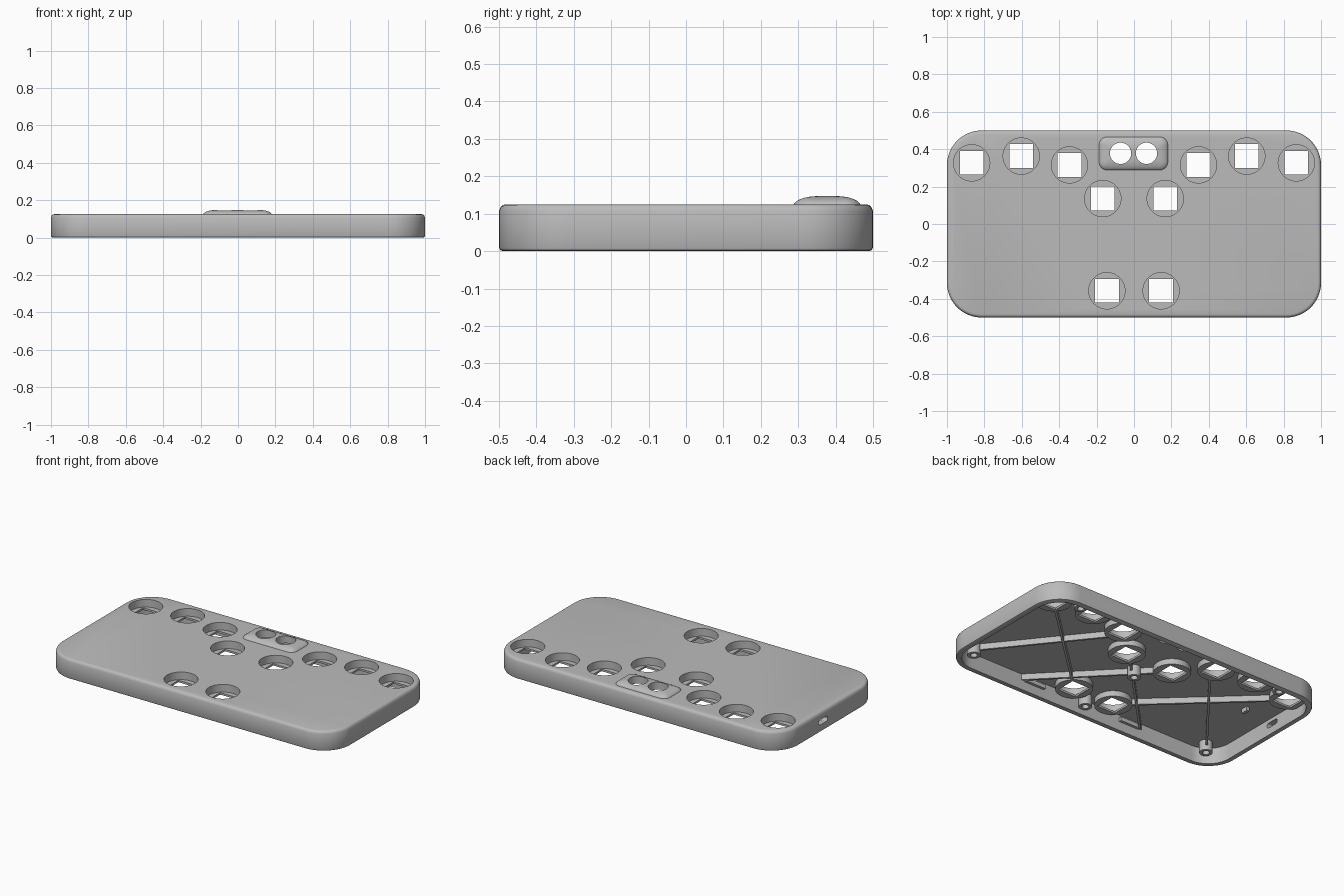
import bpy, bmesh, math
from mathutils import Matrix, Vector

if "Cube" in bpy.data.objects:
    bpy.data.objects.remove(bpy.data.objects["Cube"], do_unlink=True)

grey = bpy.data.materials.new("plain grey")
grey.use_nodes = True
COLOUR = (0.5, 0.5, 0.5, 1)
grey.diffuse_color = COLOUR
grey.node_tree.nodes["Principled BSDF"].inputs["Base Color"].default_value = COLOUR


def finish(name, bm):
    bmesh.ops.recalc_face_normals(bm, faces=bm.faces)
    mesh = bpy.data.meshes.new(name)
    bm.to_mesh(mesh)
    bm.free()
    mesh.materials.append(grey)
    ob = bpy.data.objects.new(name, mesh)
    bpy.context.collection.objects.link(ob)
    return ob


def rounded_loft(name, centre, half, radius, layers, steps=12):
    """Stack of rounded rectangles; each layer is (inset, z)."""
    bm = bmesh.new()
    rings = []
    for inset, z in layers:
        r = max(radius - inset, 0.012)
        ring = []
        for quarter, (sx, sy) in enumerate([(1, 1), (-1, 1), (-1, -1), (1, -1)]):
            for i in range(steps + 1):
                a = (quarter + i / steps) * math.pi / 2
                x = centre[0] + sx * (half[0] - inset - r) + r * math.cos(a)
                y = centre[1] + sy * (half[1] - inset - r) + r * math.sin(a)
                ring.append(bm.verts.new((x, y, z)))
        rings.append(ring)
    for low, high in zip(rings, rings[1:]):
        n = len(low)
        for i in range(n):
            j = (i + 1) % n
            bm.faces.new((low[i], low[j], high[j], high[i]))
    bm.faces.new(rings[0][::-1])
    bm.faces.new(rings[-1])
    return finish(name, bm)


def cylinder(name, x, y, r, z0, z1, sides=48):
    bm = bmesh.new()
    bmesh.ops.create_cone(bm, cap_ends=True, segments=sides, radius1=r, radius2=r,
                          depth=z1 - z0,
                          matrix=Matrix.Translation((x, y, (z0 + z1) / 2)))
    return finish(name, bm)


def box(name, centre, size, angle=0):
    bm = bmesh.new()
    bmesh.ops.create_cube(bm, size=1, matrix=Matrix.Translation(centre)
                          @ Matrix.Rotation(angle, 4, 'Z')
                          @ Matrix.Diagonal((*size, 1)))
    return finish(name, bm)


def cut(ob, *cutters):
    for cutter in cutters:
        cutter.hide_render = True
        mod = ob.modifiers.new("cut", 'BOOLEAN')
        mod.operation = 'DIFFERENCE'
        mod.solver = 'EXACT'
        mod.object = cutter
        bpy.context.view_layer.objects.active = ob
        bpy.ops.object.modifier_apply(modifier=mod.name)
        bpy.data.objects.remove(cutter, do_unlink=True)


def smooth(ob):
    bpy.ops.object.select_all(action='DESELECT')
    ob.select_set(True)
    bpy.context.view_layer.objects.active = ob
    bpy.ops.object.shade_smooth_by_angle(angle=math.radians(32))


TOP, UNDER = 0.125, 0.1
CUP_R, CUP_WALL, CUP_FLOOR = 0.097, 0.01, 0.065
cups = [(s * x, y) for s in (1, -1)
        for x, y in [(0.868, 0.327), (0.603, 0.363), (0.345, 0.316),
                     (0.167, 0.136), (0.145, -0.357)]]

# Open-bottomed case with softened edges
case = rounded_loft("case", (0, 0), (1, 0.5), 0.185,
                    [(0.01, 0), (0.003, 0.003), (0, 0.01), (0, TOP - 0.018),
                     (0.005, TOP - 0.006), (0.01, TOP - 0.002), (0.018, TOP)])
cut(case, rounded_loft("cavity", (0, 0), (0.965, 0.465), 0.15,
                       [(0, -0.05), (0, UNDER)]))
for x, y in cups:
    cut(case, cylinder("cup_cutter", x, y, CUP_R, 0.05, 0.2))

# Domed pad with two round openings at the back edge
dome = [(0.065 * (1 - math.cos(a)), 0.12 + 0.027 * math.sin(a))
        for a in [i * math.pi / 16 for i in range(9)]]
pad = rounded_loft("sensor_pad", (-0.003, 0.377), (0.185, 0.09), 0.045, dome)
for x in (-0.072, 0.067):
    for part in (case, pad):
        cut(part, cylinder("eye_cutter", x, 0.378, 0.057, 0.05, 0.2))
smooth(pad)

# Slot for a cable in the right-hand wall
slot = rounded_loft("slot_cutter", (0, 0), (0.045, 0.016), 0.015,
                    [(0, -0.1), (0, 0.1)], 6)
slot.data.transform(Matrix.Translation((-0.98, 0.07, 0.062))
                    @ Matrix.Rotation(math.pi / 2, 4, 'Z')
                    @ Matrix.Rotation(math.pi / 2, 4, 'X'))
cut(case, slot)
smooth(case)

# Hanging cups with a square opening in each floor
for x, y in cups:
    cup = cylinder("button_cup", x, y, CUP_R + CUP_WALL, CUP_FLOOR, UNDER + 0.003)
    cut(cup, cylinder("bore", x, y, CUP_R, CUP_FLOOR + 0.012, 0.2),
        box("square_cutter", (x, y, CUP_FLOOR), (0.127, 0.127, 0.1)))
    smooth(cup)

# Screw posts under the top plate
posts = [(0, 0), (0, -0.43)]
posts += [(s * x, y) for s in (1, -1) for x, y in [(0.86, -0.39), (0.735, 0.405)]]
for x, y in posts:
    post = cylinder("screw_post", x, y, 0.038, 0.035, UNDER + 0.003, 32)
    cut(post, cylinder("screw_hole", x, y, 0.02, 0, 0.09, 24))
    smooth(post)

# Diagonal stiffening ribs, mirrored left and right
for s in (1, -1):
    for a, b in [((0.84, -0.36), (0.375, 0.222)),
                 ((-0.085, 0.07), (0.44, -0.47)),
                 ((0.216, -0.288), (0.796, 0.256))]:
        a, b = Vector((s * a[0], a[1])), Vector((s * b[0], b[1]))
        d, m = b - a, (a + b) / 2
        box("rib", (m.x, m.y, 0.083), (d.length, 0.014, 0.04), math.atan2(d.y, d.x))
    # Small ledges on the inside of the front wall
    box("wall_ledge", (s * 0.35, -0.458, 0.07), (0.14, 0.02, 0.025))

# Small peg beside the cable slot
box("cable_peg", (-0.78, 0.055, 0.088), (0.02, 0.045, 0.03))
